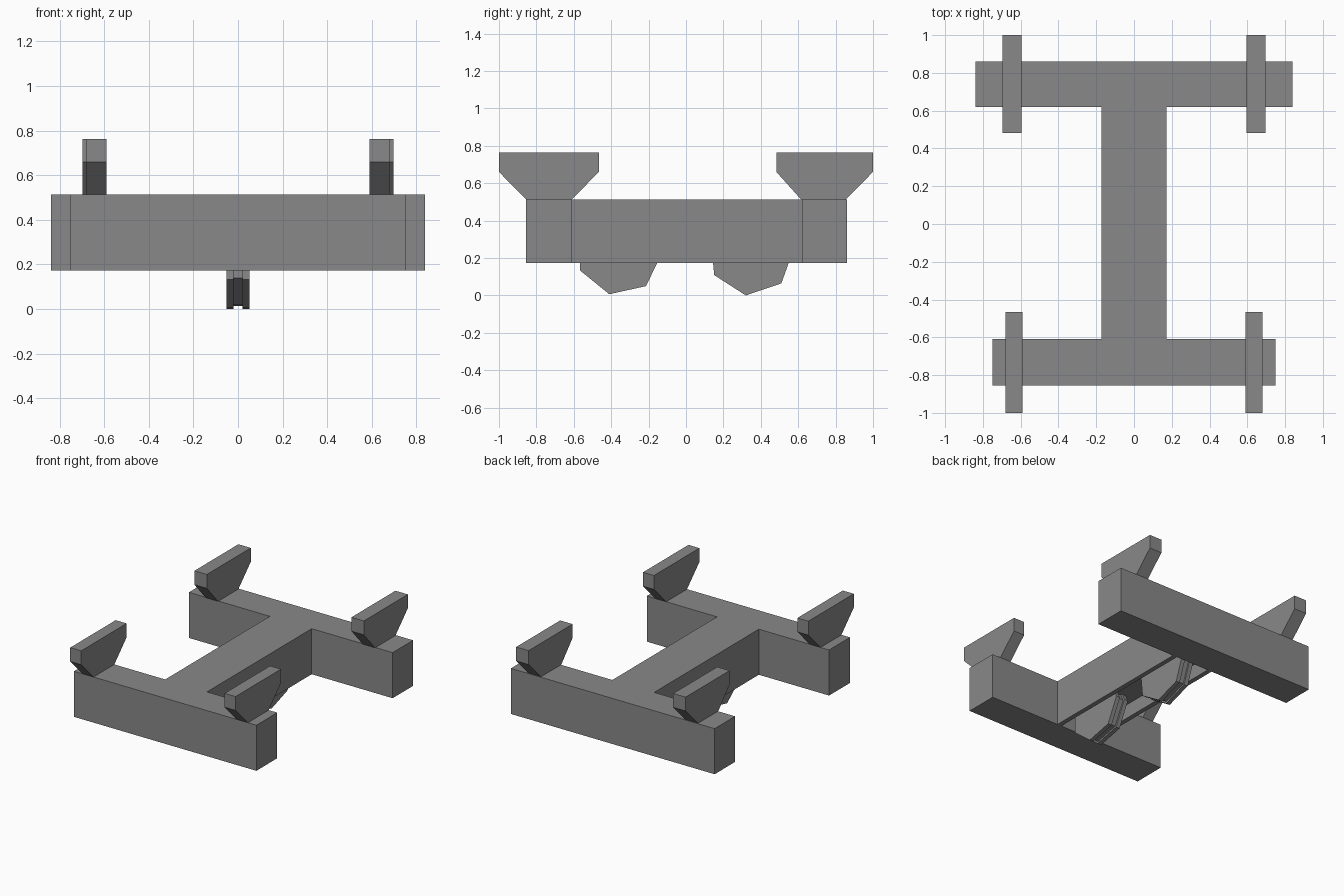
import bpy, bmesh
from math import cos, sin, radians, tau

if "Cube" in bpy.data.objects:
    bpy.data.objects.remove(bpy.data.objects["Cube"])

# Dark grey used on every part
grey = bpy.data.materials.new("dark_grey")
grey.diffuse_color = (0.25, 0.25, 0.25, 1)
grey.use_nodes = True
grey.node_tree.nodes["Principled BSDF"].inputs["Base Color"].default_value = grey.diffuse_color


def finish(name, bm):
    bmesh.ops.recalc_face_normals(bm, faces=bm.faces)
    mesh = bpy.data.meshes.new(name)
    bm.to_mesh(mesh)
    bm.free()
    mesh.materials.append(grey)
    ob = bpy.data.objects.new(name, mesh)
    bpy.context.collection.objects.link(ob)
    return ob


def prism(name, profile, start, end, axis):
    """Extrude a closed 2D profile along x (profile in y,z) or y (profile in x,z)."""
    def place(p, d):
        return (d, p[0], p[1]) if axis == 'x' else (p[0], d, p[1])
    bm = bmesh.new()
    face = bm.faces.new([bm.verts.new(place(p, start)) for p in profile])
    ext = bmesh.ops.extrude_face_region(bm, geom=[face])
    shift = (end - start, 0, 0) if axis == 'x' else (0, end - start, 0)
    bmesh.ops.translate(bm, vec=shift,
                        verts=[g for g in ext['geom'] if isinstance(g, bmesh.types.BMVert)])
    return finish(name, bm)


def rect(a0, a1, z0, z1):
    return [(a0, z0), (a1, z0), (a1, z1), (a0, z1)]


BOTTOM, TOP = 0.174, 0.513

# Crossbars
prism("front_crossbar", rect(-0.855, -0.61, BOTTOM, TOP), -0.75, 0.75, 'x')
prism("back_crossbar", rect(0.62, 0.86, BOTTOM, TOP), -0.838, 0.838, 'x')

# Spine: shallow channel open underneath to house the pulleys
W, T, CEIL = 0.172, 0.035, 0.28
prism("spine", [(-W, BOTTOM), (-W, TOP), (W, TOP), (W, BOTTOM), (W - T, BOTTOM),
                (W - T, CEIL), (T - W, CEIL), (T - W, BOTTOM)], -0.61, 0.62, 'y')


# Flared blocks on the ends of the crossbars
def flare(out, foot_out, foot_in, inner):
    return [(out, 0.763), (out, 0.66), (foot_out, TOP), (foot_in, TOP),
            (inner, 0.66), (inner, 0.763)]


for label, profile, x0, x1 in (
        ("front", flare(-1.0, -0.855, -0.61, -0.466), 0.59, 0.68),
        ("back", flare(1.0, 0.855, 0.615, 0.483), 0.595, 0.697)):
    prism(label + "_right_block", profile, x0, x1, 'x')
    prism(label + "_left_block", profile, -x1, -x0, 'x')


# Seven-sided grooved pulleys
def pulley(name, y, z, angle):
    sections = [(-0.051, 0.231), (-0.02, 0.231), (-0.02, 0.217),
                (0.02, 0.217), (0.02, 0.231), (0.051, 0.231)]
    bm = bmesh.new()
    rings = []
    for x, r in sections:
        angles = [radians(angle) + tau * i / 7 for i in range(7)]
        rings.append([bm.verts.new((x, y + r * cos(a), z + r * sin(a))) for a in angles])
    for a, b in zip(rings, rings[1:]):
        for i in range(7):
            j = (i + 1) % 7
            bm.faces.new((a[i], a[j], b[j], b[i]))
    bm.faces.new(rings[0])
    bm.faces.new(rings[-1])
    return finish(name, bm)


pulley("front_pulley", -0.357, 0.231, -103.3)
pulley("back_pulley", 0.348, 0.229, -97)
